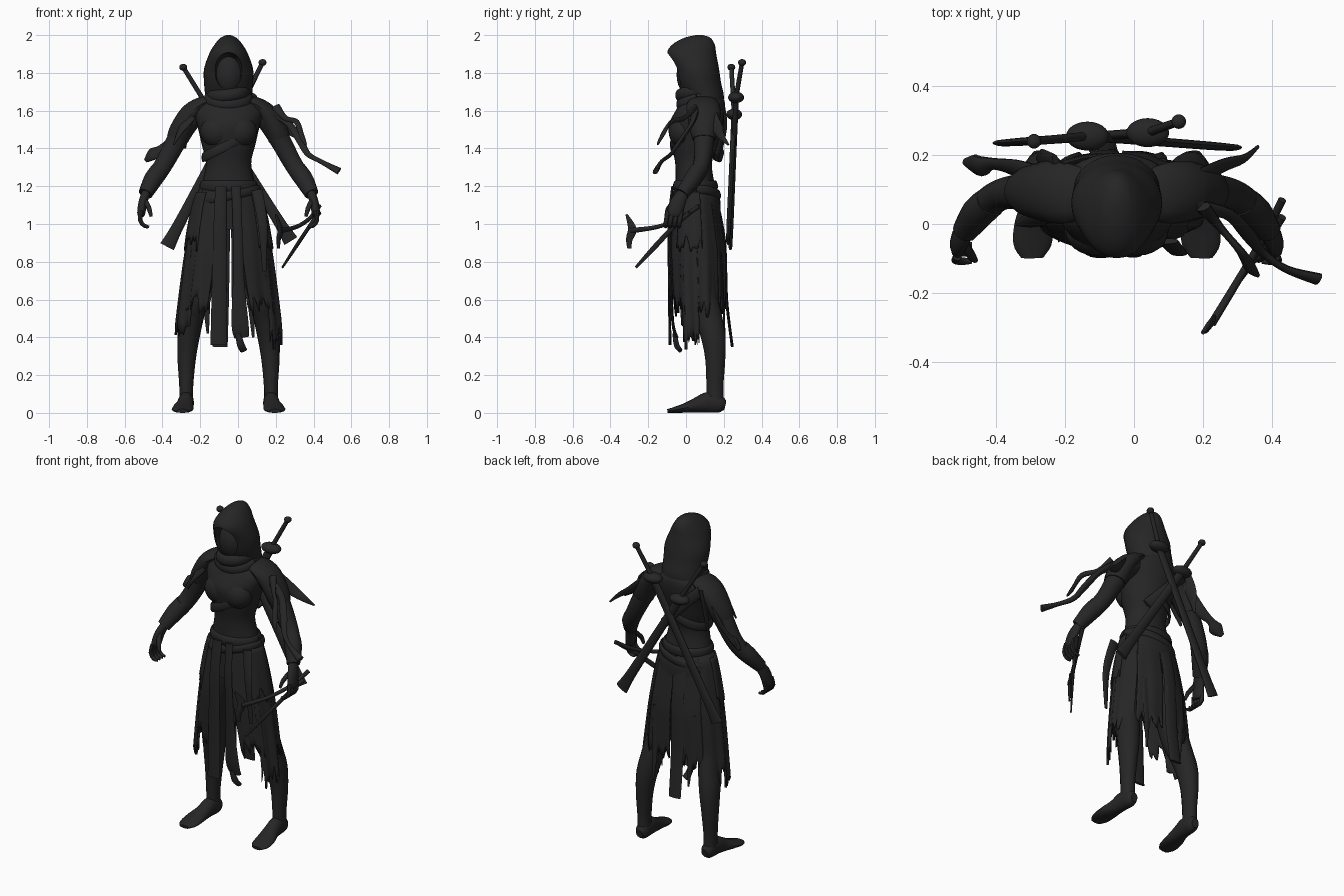
import bpy, bmesh, math, random
from mathutils import Vector

random.seed(4)
C = -0.05                      # body centre line in x
cloth = bpy.data.materials.new("charcoal")
cloth.diffuse_color = (0.019, 0.019, 0.019, 1)


def add(name, bm):
    bmesh.ops.recalc_face_normals(bm, faces=bm.faces)
    me = bpy.data.meshes.new(name)
    bm.to_mesh(me)
    bm.free()
    me.materials.append(cloth)
    ob = bpy.data.objects.new(name, me)
    bpy.context.collection.objects.link(ob)
    return ob


def spline(pts, sub):
    """Catmull-Rom through points (x, y, z, half width, half depth)."""
    out = []
    n = len(pts)
    for i in range(n - 1):
        p = [pts[max(i - 1, 0)], pts[i], pts[i + 1], pts[min(i + 2, n - 1)]]
        for k in range(sub):
            t = k / sub
            out.append([0.5 * (2 * b + (c - a) * t + (2 * a - 5 * b + 4 * c - d) * t * t
                        + (3 * b - a - 3 * c + d) * t ** 3) for a, b, c, d in zip(*p)])
    return out + [list(pts[-1])]


def sweep(name, pts, wd=(1, 0, 0), sides=14, sub=4, level=False):
    """Elliptical section swept along a path; wd is the width direction."""
    pts = spline(pts, sub)
    bm = bmesh.new()
    rings = []
    for i, p in enumerate(pts):
        t = Vector(pts[min(i + 1, len(pts) - 1)][:3]) - Vector(pts[max(i - 1, 0)][:3])
        t = Vector((0, 0, 1)) if level else t.normalized()
        w = Vector(wd)
        w = (w - t * w.dot(t)).normalized()
        n = t.cross(w)
        a, b = max(p[3], 0.001), max(p[4], 0.001)
        rings.append([bm.verts.new(Vector(p[:3]) + w * a * math.cos(q) + n * b * math.sin(q))
                      for q in (2 * math.pi * k / sides for k in range(sides))])
    for r, s in zip(rings, rings[1:]):
        for k in range(sides):
            j = (k + 1) % sides
            bm.faces.new((r[k], r[j], s[j], s[k]))
    bm.faces.new(rings[0])
    bm.faces.new(rings[-1])
    return add(name, bm)


def column(name, rows, sides=32):
    """Upright body from rows (z, centre y, half width, half depth)."""
    return sweep(name, [(C, cy, z, a, b) for z, cy, a, b in rows], sides=sides, level=True)


def ball(name, loc, radii):
    bm = bmesh.new()
    bmesh.ops.create_uvsphere(bm, u_segments=24, v_segments=14, radius=1)
    for v in bm.verts:
        v.co = Vector(loc) + Vector([c * r for c, r in zip(v.co, radii)])
    return add(name, bm)


def hoop(name, z, cy, rx, ry, r, tilt=0.0, roll=0.0, thick=1.0):
    """Closed ring round the body; tilt drops the front, roll drops one side."""
    pts = []
    for k in range(33):
        q = 2 * math.pi * k / 32
        x, y = rx * math.cos(q), ry * math.sin(q)
        pts.append((C + x, cy + y, z + tilt * y + roll * x, r * thick, r))
    return sweep(name, pts, wd=(0, 0, 1), sides=10, sub=1)


# Torso, head and hood
column("torso", [(0.97, .06, .18, .12), (1.12, .06, .172, .122), (1.2, .05, .145, .105),
                 (1.32, .04, .12, .097), (1.42, .045, .142, .122), (1.52, .05, .165, .142),
                 (1.6, .075, .185, .13), (1.66, .09, .13, .11), (1.71, .08, .07, .07)])
for s in (-1, 1):
    ball("chest_fold", (C + s * .06, -.02, 1.49), (.09, .072, .085))
ball("masked_head", (C, .035, 1.79), (.085, .085, .12))
hood = column("hood", [(1.62, .11, .13, .085), (1.68, .095, .125, .105), (1.75, .07, .13, .115),
                       (1.82, .055, .13, .12), (1.9, .03, .103, .13), (1.95, .04, .074, .112),
                       (1.985, .06, .043, .07), (2.0, .07, .012, .02)])
cutter = ball("hood_cutter", (C, -.1, 1.8), (.08, .14, .108))
cutter.hide_render = True
m = hood.modifiers.new("opening", 'BOOLEAN')
m.operation, m.object = 'DIFFERENCE', cutter
bpy.context.view_layer.objects.active = hood
bpy.ops.object.modifier_apply(modifier="opening")
bpy.data.objects.remove(cutter)

# Scarf, belts and chest wrap
hoop("scarf_lower", 1.66, .06, .11, .09, .022, tilt=.3, thick=1.5)
hoop("scarf_upper", 1.69, .05, .092, .085, .022, tilt=.1, roll=.12, thick=1.5)
hoop("belt", 1.2, .05, .14, .105, .014, thick=2.2)
hoop("hip_sash", 1.15, .055, .16, .118, .012, roll=.2, thick=2)
hoop("chest_wrap", 1.42, .045, .135, .122, .008, roll=.5, thick=3.2)

# Limbs, mirrored about the centre line
for s in (-1, 1):
    def side(name, pts, **kw):
        return sweep(name, [(C + s * p[0],) + tuple(p[1:]) for p in pts], **kw)
    side("arm", [(.13, .09, 1.6, .07, .06), (.2, .095, 1.56, .068, .062), (.27, .095, 1.45, .055, .056),
                 (.335, .085, 1.33, .045, .05), (.385, .05, 1.25, .043, .047),
                 (.435, -.01, 1.17, .03, .033)], wd=(0, 1, 0))
    side("bracer", [(.365, .065, 1.285, .045, .049), (.4, .035, 1.235, .047, .05),
                    (.44, -.02, 1.16, .036, .038)], wd=(0, 1, 0))
    side("pauldron", [(.09, .09, 1.655, .07, .025), (.15, .09, 1.63, .088, .042), (.205, .095, 1.58, .088, .056),
                      (.25, .095, 1.5, .076, .062), (.27, .095, 1.45, .062, .06)], wd=(0, 1, 0))
    side("palm", [(.43, -.005, 1.18, .028, .024), (.452, -.04, 1.12, .04, .024),
                  (.462, -.06, 1.06, .04, .022), (.46, -.065, 1.04, .03, .015)], wd=(0, 1, 0))
    for i in range(4):
        y = -.1 + i * .024
        side("finger", [(.462, y + .005, 1.07, .012, .012), (.468, y - .005, 1.02, .012, .012),
                        (.445, y - .008, .99, .011, .011), (.42, y - .008, .985, .007, .007)],
             wd=(0, 1, 0), sides=8, sub=2)
    side("thumb", [(.44, -.06, 1.12, .014, .014), (.42, -.095, 1.08, .013, .013),
                   (.41, -.105, 1.04, .008, .008)], wd=(0, 1, 0), sides=8, sub=2)
    side("leg", [(.1, .07, 1.0, .085, .095), (.135, .07, .85, .09, .098), (.175, .085, .62, .072, .085),
                 (.19, .115, .52, .062, .075), (.212, .145, .4, .058, .066), (.222, .155, .28, .048, .054),
                 (.224, .153, .14, .037, .046), (.224, .155, .05, .038, .046)])
    side("foot", [(.22, .207, .04, .022, .025), (.222, .18, .046, .038, .046), (.225, .12, .056, .042, .056),
                  (.23, .06, .042, .046, .042), (.24, 0, .027, .056, .027), (.245, -.06, .016, .055, .016),
                  (.245, -.098, .01, .032, .01)])


# Ragged skirt panels wrapped round an ellipse that widens downward
def skirt(name, a0, a1, hem, inner=0.0, z0=1.19, out=0.0, rag=.1):
    bm = bmesh.new()
    cols, rows = 14, 12
    drops = [hem + random.uniform(0, rag) for _ in range(cols + 1)]
    grid = []
    for i in range(cols + 1):
        u = i / cols
        line = []
        for j in range(rows + 1):
            z = z0 + (drops[i] - z0) * j / rows
            d = min(1, (1.2 - z) / .75)
            lo = a0 + math.copysign(inner, a0) * d if inner else a0   # slit opens downward
            q = math.radians(lo + (a1 - lo) * u)
            rx = .14 + .14 * d ** .55 + out
            ry = .108 + .045 * min(1, d * 2.2) + out - .02 * max(0, d - .5)
            fold = 1 + .025 * d * math.sin(q * 14)
            line.append(bm.verts.new((C + rx * fold * math.sin(q),
                                      .052 + .02 * d - ry * fold * math.cos(q), z)))
        grid.append(line)
    for p, r in zip(grid, grid[1:]):
        for j in range(rows):
            bm.faces.new((p[j], p[j + 1], r[j + 1], r[j]))
    ob = add(name, bm)
    ob.modifiers.new("thickness", 'SOLIDIFY').thickness = .012


for a0, a1, hem, inner, rag in ((-8, -60, .52, 20, .12), (-48, -95, .40, 0, .07), (10, 60, .50, 18, .12),
                                (52, 90, .33, 0, .15), (88, 134, .50, 0, .1), (-90, -134, .42, 0, .12),
                                (131, 176, .54, 8, .1), (-131, -178, .52, 4, .1)):
    skirt("skirt_panel", a0, a1, hem, inner, rag=rag)
skirt("hip_overlay", 45, 100, .85, z0=1.17, out=.008)
skirt("hip_overlay", -45, -100, .85, z0=1.17, out=.008)


# Flat hanging straps and torn strips
def strap(name, pts, wd=(1, 0, 0)):
    sweep(name, pts, wd=wd, sides=10, sub=4)


strap("front_strap", [(-.09, -.07, 1.2, .03, .008), (-.095, -.09, 1.0, .034, .008),
                      (-.1, -.088, .7, .038, .008), (-.104, -.085, .36, .042, .008)])
strap("front_strip", [(-.01, -.07, 1.2, .025, .008), (-.003, -.09, 1.0, .025, .008),
                      (.003, -.08, .7, .03, .008), (.01, -.07, .48, .045, .008), (.02, -.05, .40, .04, .01)])
strap("strip_knot", [(.0, -.06, .42, .015, .012), (.015, -.05, .36, .02, .015), (.03, -.03, .33, .02, .012)])
strap("side_strip", [(.1, -.05, 1.18, .03, .008), (.13, -.085, 1.0, .025, .008), (.14, -.075, .75, .01, .006)])
strap("back_strip", [(C - .03, .165, 1.12, .04, .008), (C - .035, .205, .9, .042, .008),
                     (C - .04, .215, .6, .042, .008), (C - .045, .245, .35, .04, .008)])
for x, z in ((-.17, .42), (.07, .40)):
    strap("torn_strip", [(x, .185, .85, .025, .006), (x, .195, .65, .025, .006), (x + .01, .205, z, .006, .004)])

# Torn cloth at the shoulders
for path in (
        [(.17, .05, 1.6, .03, .02), (.27, .03, 1.53, .02, .012), (.33, -.03, 1.44, .022, .012),
         (.37, -.08, 1.37, .016, .01), (.44, -.13, 1.33, .013, .01), (.535, -.16, 1.28, .022, .014)],
        [(.2, .05, 1.62, .025, .015), (.25, -.01, 1.56, .015, .01), (.31, -.08, 1.54, .015, .01),
         (.34, -.13, 1.46, .016, .008), (.36, -.15, 1.42, .006, .005)],
        [(.18, .13, 1.57, .04, .015), (.26, .17, 1.5, .03, .01), (.32, .19, 1.46, .018, .008),
         (.36, .225, 1.42, .005, .005)],
        [(-.27, .13, 1.54, .05, .02), (-.34, .16, 1.45, .035, .015), (-.41, .175, 1.4, .022, .012),
         (-.45, .17, 1.37, .04, .022), (-.49, .18, 1.335, .012, .01)],
        [(-.25, .03, 1.57, .035, .015), (-.3, .01, 1.5, .025, .01), (-.34, .0, 1.42, .006, .005)],
        [(-.22, .16, 1.62, .05, .012), (-.26, .185, 1.52, .035, .008), (-.28, .19, 1.4, .006, .005)]):
    strap("shoulder_rag", path, wd=(0, .6, .8))


# Two sheathed swords crossed on the back
def sword(top, guard, end):
    top, guard, end = Vector(top), Vector(guard), Vector(end)
    d = (end - top).normalized()
    wd = (d.z, 0, -d.x)
    sweep("sword_grip", [(*top, .012, .012), (*guard, .013, .013)], wd=wd, sub=1)
    ball("sword_pommel", top, (.021, .021, .018))
    ball("sword_guard", guard, (.062, .042, .03))
    mid = guard.lerp(end, .5)
    sweep("scabbard", [(*guard, .024, .015), (*mid, .026, .013), (*guard.lerp(end, .85), .03, .012),
                       (*end, .04, .01)], wd=wd)


sword((-.29, .24, 1.83), (-.135, .255, 1.58), (.28, .222, .91))
sword((.13, .297, 1.855), (.04, .265, 1.67), (-.375, .235, .88))
strap("back_harness", [(-.22, .17, 1.62, .03, .01), (-.1, .195, 1.5, .03, .01), (.04, .16, 1.35, .03, .01)], wd=(0, 0, 1))

# Hand axe and dagger held in one hand
aim = (-.49, -.87, 0)
sweep("axe_handle", [(.43, .07, 1.095, .012, .012), (.38, -.03, 1.03, .011, .011), (.31, -.15, .985, .011, .011),
                     (.225, -.29, .965, .015, .012)], wd=aim)
sweep("axe_head", [(.2, -.315, 1.05, .006, .006), (.215, -.295, 1.005, .018, .008), (.225, -.285, .965, .026, .009),
                   (.215, -.3, .92, .02, .008), (.215, -.3, .87, .012, .005)], wd=aim)
sweep("dagger", [(.43, .02, 1.06, .012, .012), (.38, -.06, .99, .012, .01), (.31, -.16, .885, .014, .006),
                 (.235, -.265, .77, .008, .004)], wd=aim)

# Smooth shading with sharp edges kept
bpy.ops.object.select_all(action='DESELECT')
for ob in bpy.data.objects:
    ob.select_set(True)
bpy.context.view_layer.objects.active = hood
bpy.ops.object.shade_smooth_by_angle(angle=math.radians(45))
